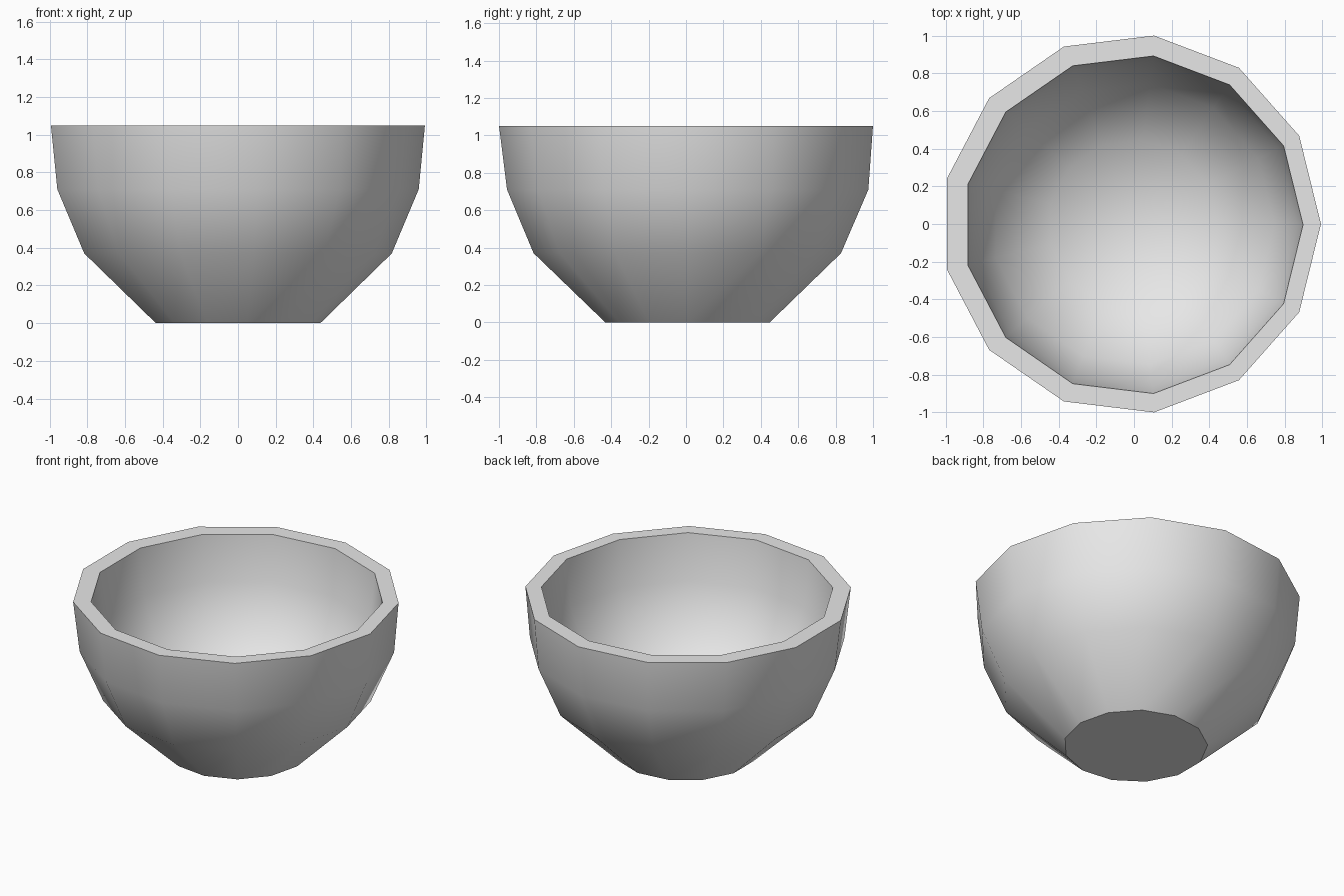
import bpy, bmesh, math

cube = bpy.data.objects.get("Cube")
if cube:
    bpy.data.objects.remove(cube)

SIDES = 13

# Plain clay grey
clay = bpy.data.materials.new("plain_grey")
clay.use_nodes = True
grey = (0.8, 0.8, 0.8, 1)
clay.diffuse_color = grey
clay.node_tree.nodes["Principled BSDF"].inputs["Base Color"].default_value = grey

# Wall section from the foot, up the outside, over the rim and down the inside:
# radius, height, centre x, centre y
section = [
    (0.443, 0.00, -0.006, 0.008),
    (0.828, 0.37, -0.012, 0.007),
    (0.973, 0.71, -0.014, 0.009),
    (1.007, 1.05, -0.015, 0.0),
    (0.902, 1.05, -0.005, -0.004),
    (0.87, 0.74, -0.005, 0.0),
    (0.75, 0.44, -0.005, 0.0),
    (0.45, 0.17, -0.005, 0.0),
]

bm = bmesh.new()


def ring(radius, z, cx, cy):
    turn = math.tau / SIDES
    return [bm.verts.new((cx + radius * math.cos(i * turn),
                          cy + radius * math.sin(i * turn), z))
            for i in range(SIDES)]


rings = [ring(*row) for row in section]

# Walls and rim
for low, high in zip(rings, rings[1:]):
    for i in range(SIDES):
        j = (i + 1) % SIDES
        bm.faces.new((low[i], low[j], high[j], high[i]))

# Flat foot
bm.faces.new(rings[0][::-1])

# Rounded inside floor
centre = bm.verts.new((0, 0, 0.1))
for i in range(SIDES):
    bm.faces.new((rings[-1][i], rings[-1][(i + 1) % SIDES], centre))

bmesh.ops.recalc_face_normals(bm, faces=bm.faces)
mesh = bpy.data.meshes.new("bowl")
bm.to_mesh(mesh)
bm.free()
mesh.materials.append(clay)

bowl = bpy.data.objects.new("bowl", mesh)
bpy.context.collection.objects.link(bowl)
bpy.ops.object.select_all(action="DESELECT")
bowl.select_set(True)
bpy.context.view_layer.objects.active = bowl
bpy.ops.object.shade_smooth_by_angle(angle=math.radians(40))
